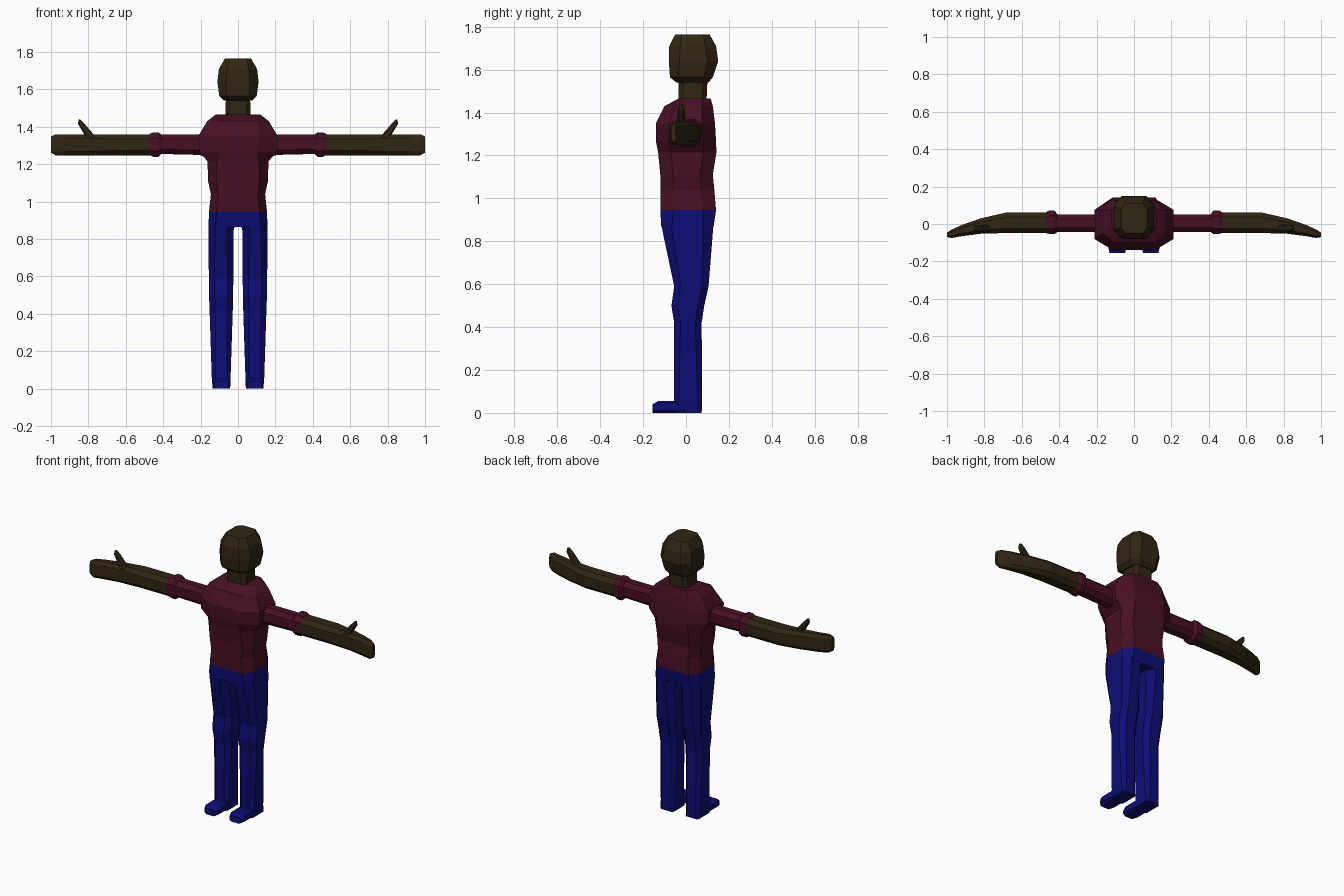
import bpy, bmesh
from mathutils import Vector


def material(name, rgb):
    m = bpy.data.materials.new(name)
    m.diffuse_color = (*rgb, 1)
    return m


BROWN = material("dark_brown", (0.030, 0.019, 0.006))
MAROON = material("dark_maroon", (0.064, 0.005, 0.018))
BLUE = material("deep_blue", (0.004, 0.004, 0.180))


def loft(name, mat, axis, rings, side=1):
    """Skin chamfered rectangles; ring = (t, a0, a1, b0, b1, chamfer_a, chamfer_b)."""
    bm = bmesh.new()
    loops = []
    for t, a0, a1, b0, b1, ca, cb in rings:
        pts = [(a0 + ca, b0), (a1 - ca, b0), (a1, b0 + cb), (a1, b1 - cb),
               (a1 - ca, b1), (a0 + ca, b1), (a0, b1 - cb), (a0, b0 + cb)]
        loop = []
        for a, b in pts:
            x, y, z = {"x": (t, a, b), "y": (a, t, b), "z": (a, b, t)}[axis]
            loop.append(bm.verts.new((x * side, y, z)))
        loops.append(loop)
    for lo, hi in zip(loops, loops[1:]):
        for i in range(8):
            j = (i + 1) % 8
            bm.faces.new((lo[i], lo[j], hi[j], hi[i]))
    bm.faces.new(loops[0])
    bm.faces.new(loops[-1])
    bmesh.ops.recalc_face_normals(bm, faces=bm.faces)
    me = bpy.data.meshes.new(name)
    bm.to_mesh(me)
    bm.free()
    me.materials.append(mat)
    ob = bpy.data.objects.new(name, me)
    bpy.context.collection.objects.link(ob)
    return ob


def body(name, mat, rows):
    """Symmetric vertical loft; row = (z, half_width, y0, y1, chamfer_x, chamfer_y)."""
    return loft(name, mat, "z", [(z, -w, w, y0, y1, ca, cb) for z, w, y0, y1, ca, cb in rows])


# Head and neck
body("head", BROWN, [
    (1.54, 0.075, -0.045, 0.105, 0.03, 0.03),
    (1.565, 0.10, -0.075, 0.125, 0.04, 0.04),
    (1.64, 0.11, -0.08, 0.15, 0.045, 0.05),
    (1.71, 0.102, -0.078, 0.14, 0.045, 0.05),
    (1.765, 0.07, -0.05, 0.11, 0.025, 0.03)])
body("neck", BROWN, [
    (1.44, 0.068, -0.035, 0.095, 0.02, 0.02),
    (1.55, 0.065, -0.035, 0.10, 0.02, 0.02)])

# Shirt and hips
body("shirt", MAROON, [
    (0.945, 0.155, -0.12, 0.14, 0.04, 0.06),
    (1.04, 0.145, -0.12, 0.132, 0.04, 0.06),
    (1.11, 0.16, -0.12, 0.125, 0.045, 0.06),
    (1.215, 0.163, -0.13, 0.142, 0.05, 0.06),
    (1.265, 0.205, -0.14, 0.14, 0.10, 0.06),
    (1.35, 0.212, -0.14, 0.135, 0.10, 0.06),
    (1.43, 0.165, -0.10, 0.125, 0.06, 0.05),
    (1.465, 0.12, -0.035, 0.115, 0.04, 0.04)])
body("hips", BLUE, [
    (0.865, 0.158, -0.115, 0.128, 0.04, 0.05),
    (0.945, 0.155, -0.12, 0.14, 0.04, 0.06)])

for side, tag in ((1, "left"), (-1, "right")):
    # Sleeve with rolled cuff
    loft(tag + "_sleeve", MAROON, "x", [
        (0.15, -0.045, 0.055, 1.235, 1.375, 0.025, 0.03),
        (0.21, -0.043, 0.052, 1.25, 1.36, 0.025, 0.025),
        (0.41, -0.043, 0.052, 1.255, 1.36, 0.025, 0.025),
        (0.425, -0.053, 0.072, 1.24, 1.37, 0.03, 0.03),
        (0.455, -0.053, 0.072, 1.24, 1.37, 0.03, 0.03),
        (0.472, -0.048, 0.062, 1.248, 1.362, 0.025, 0.025)], side)
    # Forearm bending forward into the mitten hand
    loft(tag + "_forearm_hand", BROWN, "x", [
        (0.472, -0.048, 0.062, 1.248, 1.36, 0.025, 0.025),
        (0.68, -0.048, 0.062, 1.248, 1.36, 0.025, 0.025),
        (0.82, -0.052, 0.03, 1.248, 1.36, 0.02, 0.02),
        (0.92, -0.065, -0.005, 1.248, 1.36, 0.015, 0.02),
        (0.975, -0.075, -0.03, 1.248, 1.36, 0.012, 0.02),
        (1.0, -0.07, -0.046, 1.262, 1.348, 0.006, 0.015)], side)
    # Thumb
    loft(tag + "_thumb", BROWN, "z", [
        (1.34, 0.755, 0.81, -0.045, -0.003, 0.01, 0.01),
        (1.415, 0.82, 0.855, -0.04, -0.006, 0.008, 0.008),
        (1.438, 0.842, 0.853, -0.032, -0.014, 0.003, 0.005)], side)
    # Trouser leg
    loft(tag + "_leg", BLUE, "z", [
        (0.0, 0.042, 0.135, -0.055, 0.073, 0.01, 0.01),
        (0.05, 0.04, 0.14, -0.055, 0.075, 0.02, 0.02),
        (0.42, 0.028, 0.152, -0.055, 0.073, 0.03, 0.03),
        (0.50, 0.026, 0.155, -0.068, 0.085, 0.03, 0.03),
        (0.59, 0.025, 0.156, -0.055, 0.105, 0.03, 0.03),
        (0.84, 0.025, 0.158, -0.108, 0.125, 0.035, 0.045),
        (0.88, 0.015, 0.157, -0.114, 0.128, 0.035, 0.045)], side)
    # Foot
    loft(tag + "_foot", BLUE, "y", [
        (-0.155, 0.048, 0.13, 0.0, 0.04, 0.015, 0.01),
        (-0.13, 0.042, 0.137, 0.0, 0.055, 0.015, 0.01),
        (0.0, 0.042, 0.137, 0.0, 0.056, 0.015, 0.01)], side)
